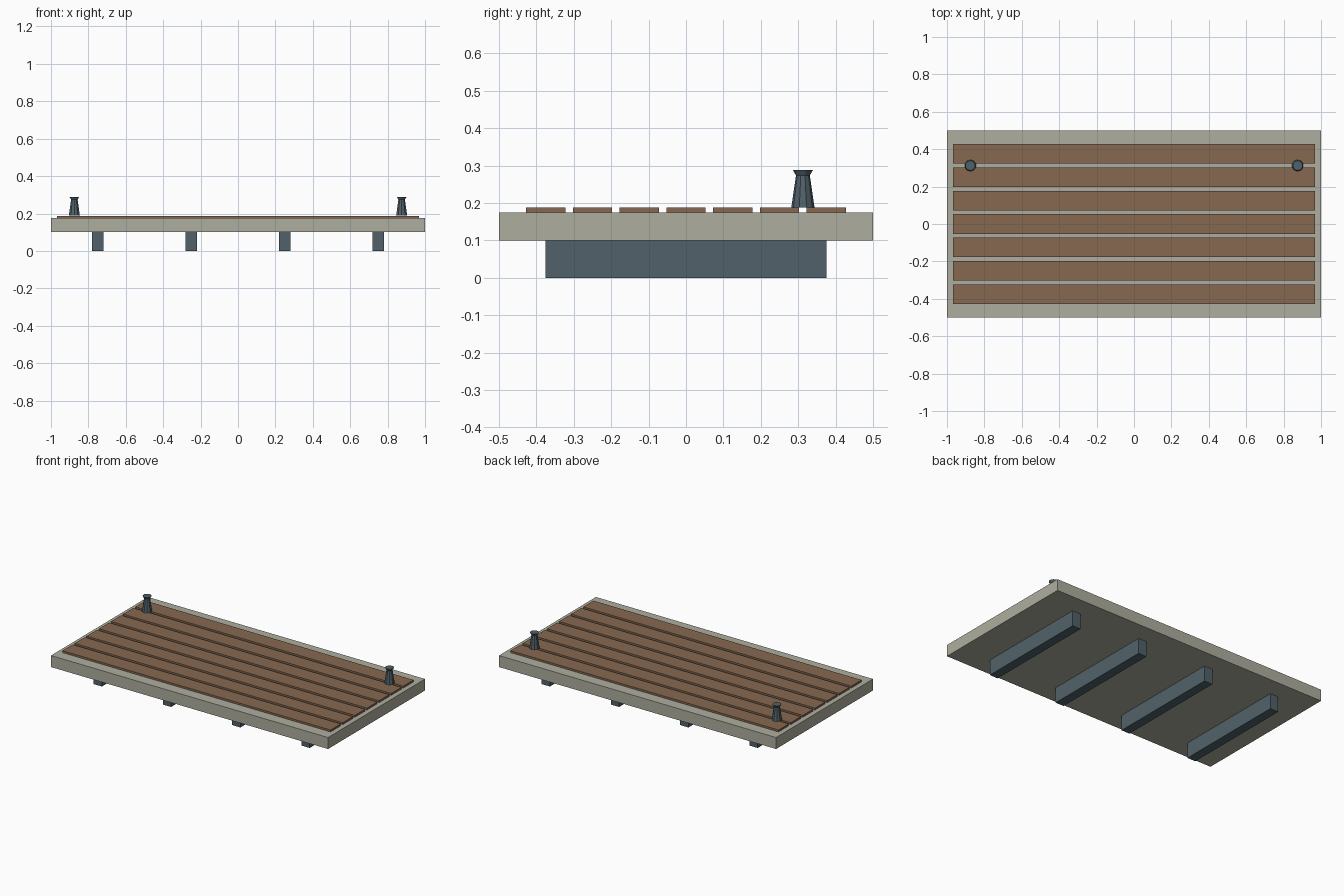
import bpy, bmesh, math

if "Cube" in bpy.data.objects:
    bpy.data.objects.remove(bpy.data.objects["Cube"])


def material(name, color):
    m = bpy.data.materials.new(name)
    m.diffuse_color = (*color, 1)
    m.use_nodes = True
    m.node_tree.nodes["Principled BSDF"].inputs["Base Color"].default_value = m.diffuse_color
    return m


concrete = material("concrete", (0.42, 0.42, 0.35))
wood = material("wood", (0.24, 0.14, 0.08))
steel = material("blue_grey_steel", (0.083, 0.121, 0.144))


def finish(name, bm, mat):
    bmesh.ops.recalc_face_normals(bm, faces=bm.faces)
    mesh = bpy.data.meshes.new(name)
    bm.to_mesh(mesh)
    bm.free()
    mesh.materials.append(mat)
    obj = bpy.data.objects.new(name, mesh)
    bpy.context.collection.objects.link(obj)
    return obj


def box(name, center, size, mat):
    bm = bmesh.new()
    bmesh.ops.create_cube(bm, size=1)
    bmesh.ops.scale(bm, vec=size, verts=bm.verts)
    bmesh.ops.translate(bm, vec=center, verts=bm.verts)
    return finish(name, bm, mat)


def lathe(name, center, profile, sides, mat):
    """Faceted solid from (radius, z) rings."""
    bm = bmesh.new()
    rings = []
    for r, z in profile:
        ring = []
        for i in range(sides):
            a = 2 * math.pi * i / sides + math.pi / 2
            ring.append(bm.verts.new((center[0] + r * math.cos(a),
                                      center[1] + r * math.sin(a), z)))
        rings.append(ring)
    for low, high in zip(rings, rings[1:]):
        for i in range(sides):
            j = (i + 1) % sides
            bm.faces.new((low[i], low[j], high[j], high[i]))
    bm.faces.new(rings[0])
    bm.faces.new(rings[-1])
    return finish(name, bm, mat)


# Deck slab
box("deck_slab", (0, 0, 0.1375), (2, 1, 0.075), concrete)

# Support beams under the slab
for i in range(4):
    box(f"support_beam_{i + 1}", (-0.75 + 0.5 * i, 0, 0.05), (0.06, 0.75, 0.1), steel)

# Deck planks
for i in range(7):
    box(f"plank_{i + 1}", (0, -0.375 + 0.125 * i, 0.18125), (1.935, 0.105, 0.0125), wood)

# Mooring bollards with flared heads
for side, x in (("left", -0.875), ("right", 0.875)):
    lathe(f"bollard_{side}", (x, 0.3125),
          [(0.031, 0.1885), (0.0185, 0.274), (0.027, 0.2885)], 10, steel)
